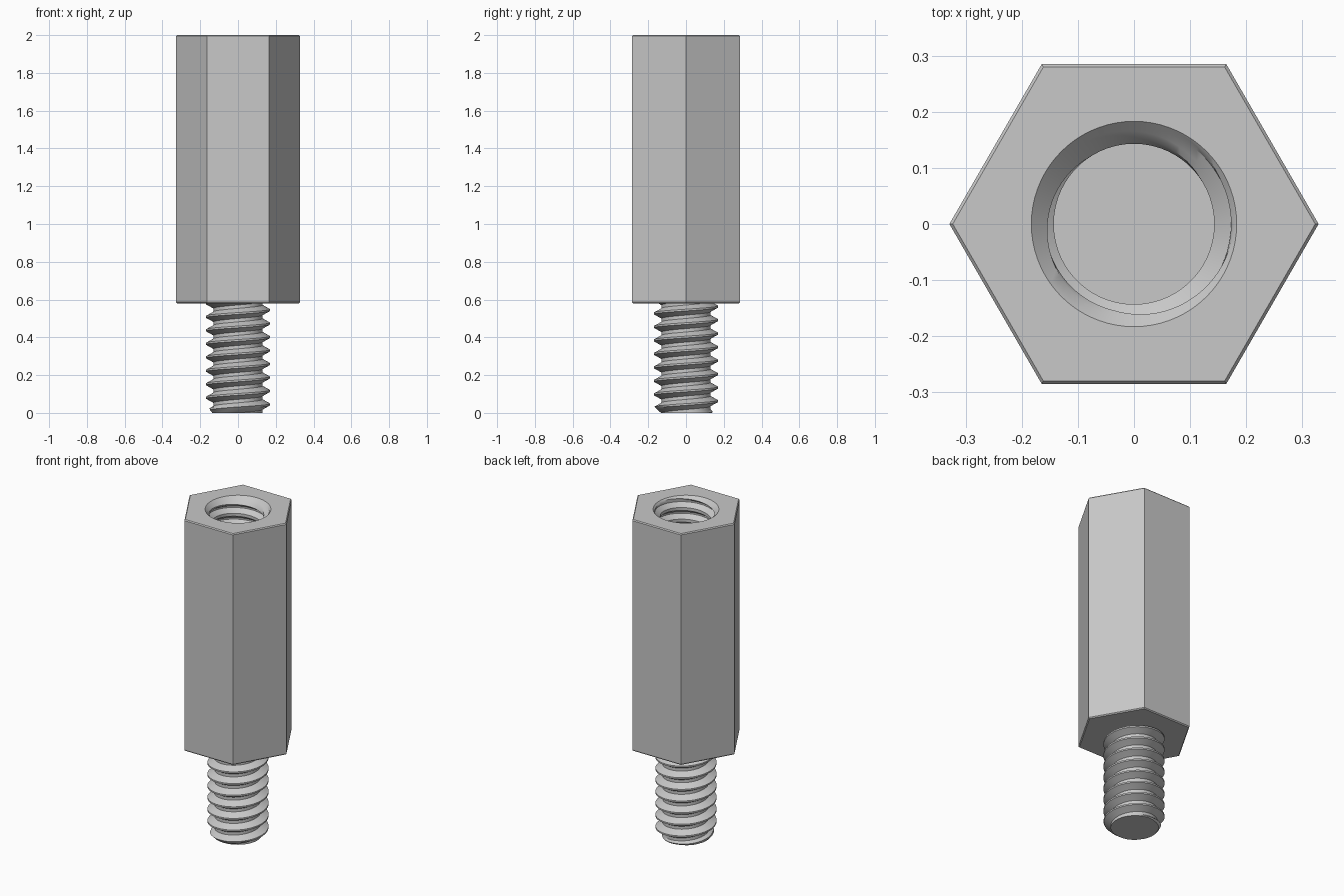
import bpy, bmesh, math

cube = bpy.data.objects.get("Cube")
if cube:
    bpy.data.objects.remove(cube)

STEEL = (0.58, 0.58, 0.58, 1)
PITCH = 0.0714
SHOULDER = 0.58   # underside of the hexagonal body
TOP = 2.0
CORNER = 0.329    # hexagon corner radius
EDGE = 0.006      # small edge chamfer

steel = bpy.data.materials.new("grey steel")
steel.use_nodes = True
steel.diffuse_color = STEEL
steel.node_tree.nodes["Principled BSDF"].inputs["Base Color"].default_value = STEEL


def finish(name, bm):
    bmesh.ops.recalc_face_normals(bm, faces=bm.faces[:])
    mesh = bpy.data.meshes.new(name)
    bm.to_mesh(mesh)
    bm.free()
    mesh.materials.append(steel)
    obj = bpy.data.objects.new(name, mesh)
    bpy.context.collection.objects.link(obj)
    return obj


def activate(obj):
    bpy.ops.object.select_all(action='DESELECT')
    obj.select_set(True)
    bpy.context.view_layer.objects.active = obj


def threaded_rod(name, minor, major, z0, z1, limit, sides=72):
    """Solid right-hand thread from z0 to z1; limit(r, z) shapes chamfers."""
    mid = (minor + major) / 2
    # thread section: (fraction of pitch, radius)
    section = [(0, minor), (0.25, minor), (0.41, mid),
               (0.56, major), (0.69, major), (0.84, mid)]
    turns = math.ceil((z1 - z0) / PITCH) + 4
    bm = bmesh.new()
    columns = []
    for i in range(sides + 1):
        angle = math.tau * i / sides
        column = []
        for turn in range(turns):
            for part, radius in section:
                z = z0 + PITCH * (turn - 2 + part + i / sides)
                r = limit(radius, z)
                column.append(bm.verts.new((r * math.cos(angle), r * math.sin(angle), z)))
        columns.append(column)
    for a, b in zip(columns, columns[1:]):
        for j in range(len(a) - 1):
            bm.faces.new((a[j], b[j], b[j + 1], a[j + 1]))
    bmesh.ops.remove_doubles(bm, verts=bm.verts[:], dist=0.00005)
    # trim both ends flat and cap them
    for z, direction in ((z0, -1), (z1, 1)):
        bmesh.ops.bisect_plane(bm, geom=bm.verts[:] + bm.edges[:] + bm.faces[:],
                               plane_co=(0, 0, z), plane_no=(0, 0, direction),
                               clear_outer=True)
        rim = [e for e in bm.edges if e.is_boundary
               and all(abs(v.co.z - z) < 0.0001 for v in e.verts)]
        bmesh.ops.holes_fill(bm, edges=rim, sides=0)
    return finish(name, bm)


# hexagonal body with lightly chamfered ends
bm = bmesh.new()
rings = []
for z, r in ((SHOULDER, CORNER - EDGE), (SHOULDER + EDGE, CORNER),
             (TOP - EDGE, CORNER), (TOP, CORNER - EDGE)):
    rings.append([bm.verts.new((r * math.cos(k * math.pi / 3),
                                r * math.sin(k * math.pi / 3), z)) for k in range(6)])
for low, high in zip(rings, rings[1:]):
    for k in range(6):
        n = (k + 1) % 6
        bm.faces.new((low[k], low[n], high[n], high[k]))
bm.faces.new(rings[0][::-1])
bm.faces.new(rings[-1])
body = finish("hex_body", bm)

# tapped blind hole with a countersunk mouth
cutter = threaded_rod("hole_cutter", 0.143, 0.173, 1.15, TOP + 0.02,
                      lambda r, z: max(r, 0.183 - (TOP - z)))
cutter.hide_render = True
activate(body)
cut = body.modifiers.new("tapped_hole", 'BOOLEAN')
cut.operation = 'DIFFERENCE'
cut.solver = 'EXACT'
cut.object = cutter
bpy.ops.object.modifier_apply(modifier=cut.name)
bpy.data.objects.remove(cutter)

# threaded stud with a chamfered tip, sunk slightly into the body
stud = threaded_rod("threaded_stud", 0.13, 0.17, 0, SHOULDER + 0.02,
                    lambda r, z: min(r, 0.135 + max(z, 0)))

for obj in (body, stud):
    activate(obj)
    bpy.ops.object.shade_smooth_by_angle(angle=math.radians(28))
